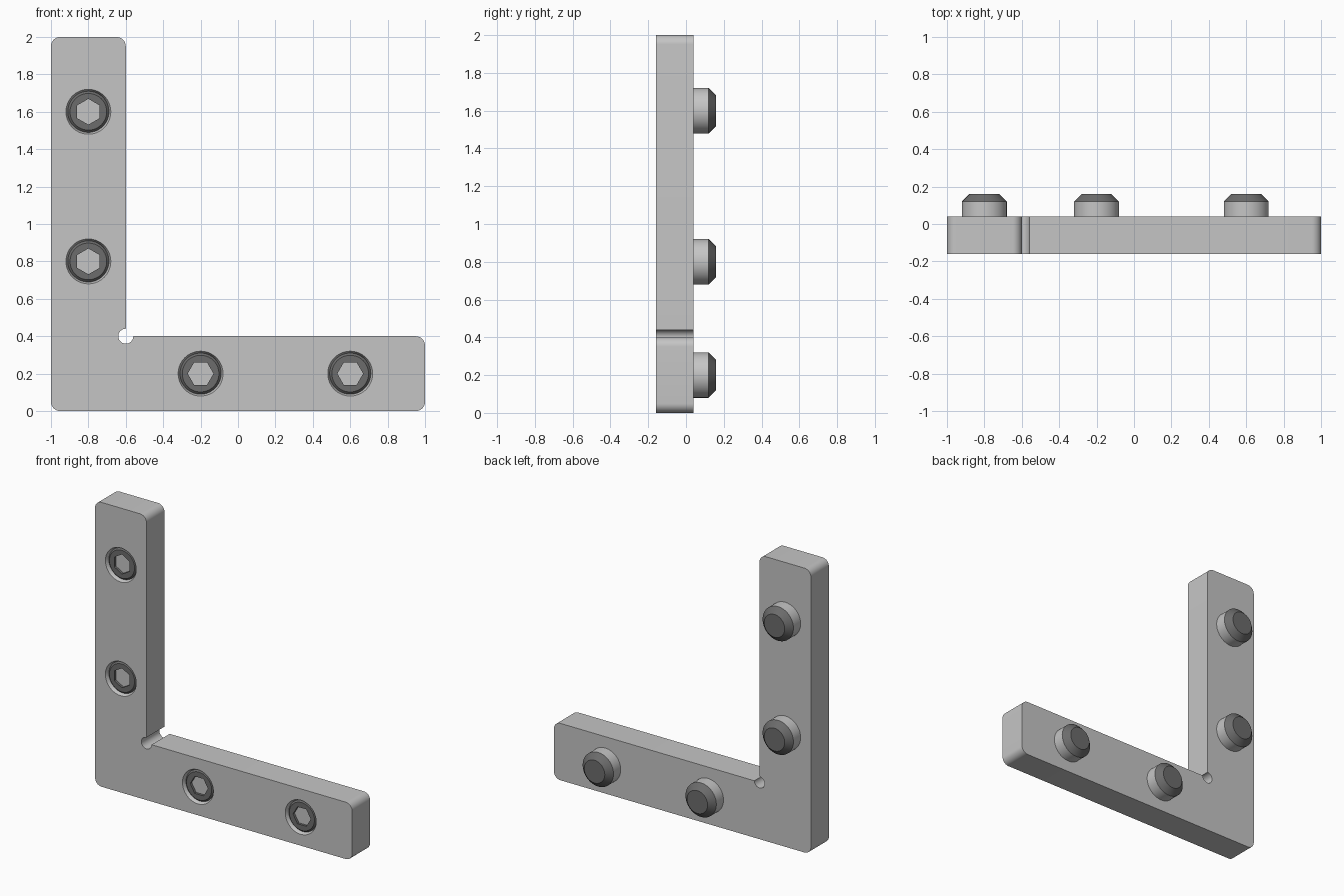
import bpy
import bmesh
from math import cos, sin, pi, tau, radians

default_cube = bpy.data.objects.get("Cube")
if default_cube:
    bpy.data.objects.remove(default_cube)

FRONT, BACK = -0.16, 0.04
LEG = 0.4
CORNER = 0.05
NOTCH = 0.04


def make_material(name, value):
    mat = bpy.data.materials.new(name)
    mat.use_nodes = True
    colour = (value, value, value, 1)
    mat.diffuse_color = colour
    mat.node_tree.nodes["Principled BSDF"].inputs["Base Color"].default_value = colour
    return mat


MATERIALS = [make_material("light steel", 0.56), make_material("dark steel", 0.15)]


def add_object(name, bm):
    bmesh.ops.recalc_face_normals(bm, faces=bm.faces)
    mesh = bpy.data.meshes.new(name)
    bm.to_mesh(mesh)
    bm.free()
    for mat in MATERIALS:
        mesh.materials.append(mat)
    obj = bpy.data.objects.new(name, mesh)
    bpy.context.collection.objects.link(obj)
    return obj


def lathe(name, profile, colours, sides, x, z, turn=0.0):
    """Revolve (radius, y) points about y; colours has one index per band."""
    bm = bmesh.new()
    rings = []
    for radius, y in profile:
        if radius == 0:
            rings.append([bm.verts.new((x, y, z))] * sides)
        else:
            rings.append([bm.verts.new((x + radius * cos(turn + tau * i / sides), y,
                                        z + radius * sin(turn + tau * i / sides)))
                          for i in range(sides)])
    for a, b, colour in zip(rings, rings[1:], colours):
        for i in range(sides):
            j = (i + 1) % sides
            corners = list(dict.fromkeys((a[i], a[j], b[j], b[i])))
            bm.faces.new(corners).material_index = colour
    return add_object(name, bm)


def cut(target, cutter):
    mod = target.modifiers.new("cut", "BOOLEAN")
    mod.operation = "DIFFERENCE"
    mod.solver = "EXACT"
    mod.object = cutter
    bpy.context.view_layer.objects.active = target
    bpy.ops.object.modifier_apply(modifier=mod.name)
    bpy.data.objects.remove(cutter)


def smooth(obj):
    bpy.ops.object.select_all(action="DESELECT")
    obj.select_set(True)
    bpy.context.view_layer.objects.active = obj
    bpy.ops.object.shade_smooth_by_angle(angle=radians(30))


def arc(cx, cz, radius, start, end, steps):
    return [(cx + radius * cos(radians(start + (end - start) * i / steps)),
             cz + radius * sin(radians(start + (end - start) * i / steps)))
            for i in range(steps + 1)]


# L-shaped bracket outline with rounded corners and a relief notch
inner = -1 + LEG
low, high = -1 + CORNER, 1 - CORNER
outline = (arc(low, CORNER, CORNER, 180, 270, 10)
           + arc(high, CORNER, CORNER, 270, 360, 10)
           + arc(high, LEG - CORNER, CORNER, 0, 90, 10)
           + arc(inner, LEG, NOTCH, 0, -270, 30)
           + arc(inner - CORNER, 2 - CORNER, CORNER, 0, 90, 10)
           + arc(low, 2 - CORNER, CORNER, 90, 180, 10))
bm = bmesh.new()
face = bm.faces.new([bm.verts.new((x, FRONT, z)) for x, z in outline])
extruded = bmesh.ops.extrude_face_region(bm, geom=[face])["geom"]
bmesh.ops.translate(bm, vec=(0, BACK - FRONT, 0),
                    verts=[v for v in extruded if isinstance(v, bmesh.types.BMVert)])
bracket = add_object("corner_bracket", bm)

# Set screws: position and turn of the hex socket
SCREWS = {"upper": (-0.8, 1.6, pi / 6), "lower": (-0.8, 0.8, pi / 6),
          "inner": (-0.2, 0.2, 0), "outer": (0.6, 0.2, 0)}
BODY = [(0, 0.16), (0.08, 0.16), (0.12, 0.12), (0.12, -0.12), (0.11, -0.125),
        (0.11, -0.135), (0.098, -0.147), (0, -0.147)]
BODY_COLOURS = [1, 1, 0, 0, 1, 1, 1]
SOCKET = [(0, -0.2), (0.069, -0.2), (0.069, -0.06), (0, -0.035)]
RECESS = [(0, -0.17), (0.125, -0.17), (0.11, -0.14), (0.11, -0.13), (0, -0.13)]

for label, (x, z, turn) in SCREWS.items():
    cut(bracket, lathe("recess_cutter", RECESS, [0] * 4, 64, x, z))
    screw = lathe(label + "_set_screw", BODY, BODY_COLOURS, 64, x, z)
    cut(screw, lathe("socket_cutter", SOCKET, [1] * 3, 6, x, z, turn))
    smooth(screw)

smooth(bracket)
